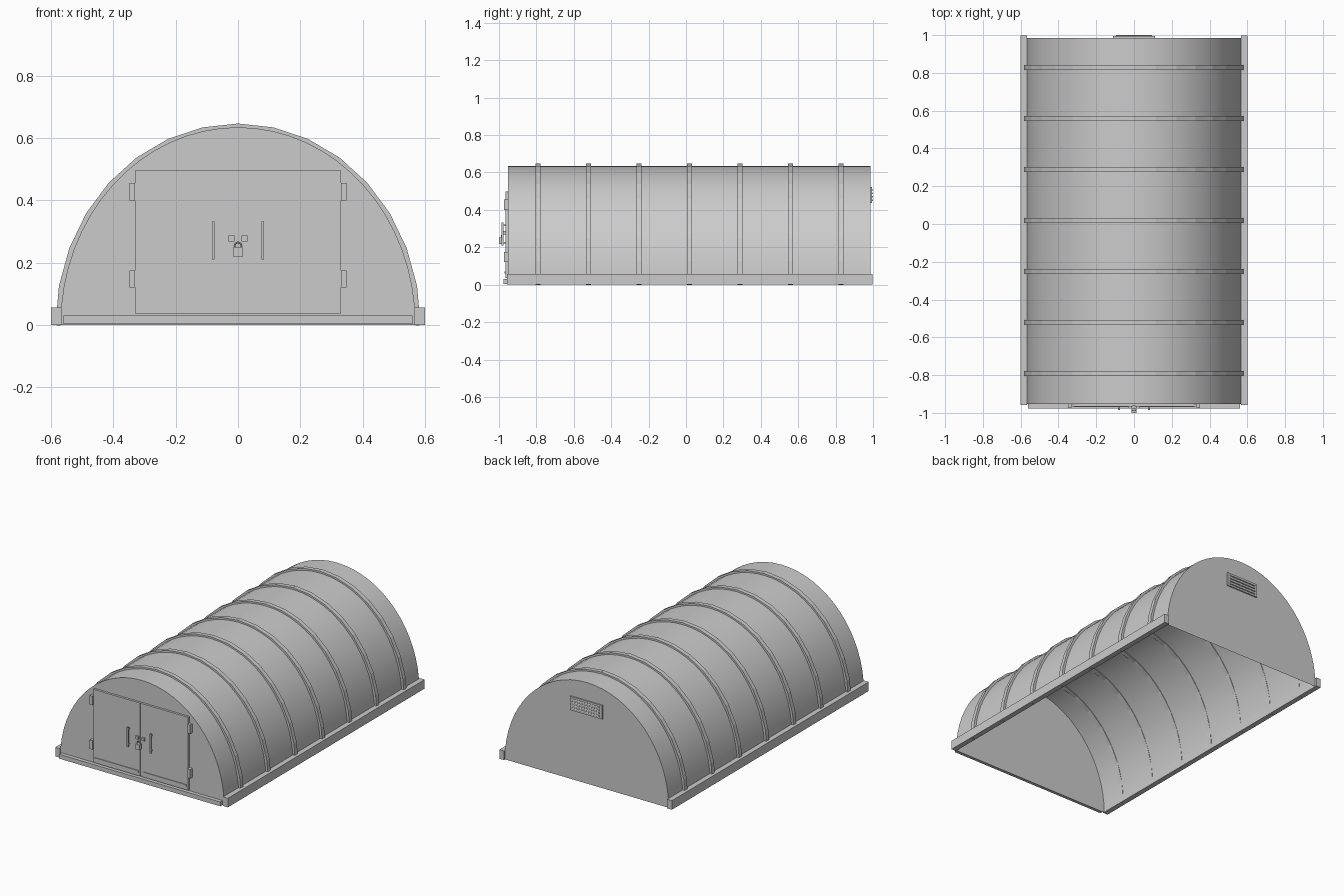
import bpy, bmesh, math
from mathutils import Matrix, Vector

if "Cube" in bpy.data.objects:
    bpy.data.objects.remove(bpy.data.objects["Cube"])

Y0, Y1 = -0.952, 0.986      # shell ends
RX, RZ = 0.57, 0.635        # shell half width and height


def add_box(bm, x, y, z, rot=None):
    """Add a box from (min, max) ranges, optionally rotated about its centre."""
    c = Vector([(r[0] + r[1]) / 2 for r in (x, y, z)])
    s = Matrix.Diagonal([r[1] - r[0] for r in (x, y, z)] + [1])
    bmesh.ops.create_cube(bm, size=1, matrix=Matrix.Translation(c) @ (rot or Matrix()) @ s)


def finish(bm, name):
    mesh = bpy.data.meshes.new(name)
    bm.to_mesh(mesh)
    bm.free()
    ob = bpy.data.objects.new(name, mesh)
    bpy.context.collection.objects.link(ob)
    return ob


def box(name, x, y, z, mirror=False):
    bm = bmesh.new()
    add_box(bm, x, y, z)
    ob = finish(bm, name)
    if mirror:
        ob.modifiers.new("mirror", 'MIRROR')
    return ob


# Arched shell with flat end walls, open underneath
bm = bmesh.new()
N = 32
rows = [[bm.verts.new((RX * math.cos(math.pi * i / N), y, RZ * math.sin(math.pi * i / N)))
         for i in range(N + 1)] for y in (Y0, Y1)]
for i in range(N):
    f = bm.faces.new((rows[0][i], rows[1][i], rows[1][i + 1], rows[0][i + 1]))
    f.smooth = True
bm.faces.new(rows[0])
bm.faces.new(rows[1][::-1])
bmesh.ops.recalc_face_normals(bm, faces=bm.faces)
for e in bm.edges:
    if len(e.link_faces) == 2 and e.calc_face_angle() > 0.6:
        e.smooth = False
finish(bm, "shell")

# Ribs made of straight bars following the arch
SEG = 16
for k in range(7):
    y = 0.019 + (k - 3) * 0.27
    bm = bmesh.new()
    pts = [Vector((0.578 * math.cos(math.pi * i / SEG), y, 0.639 * math.sin(math.pi * i / SEG)))
           for i in range(SEG + 1)]
    for a, b in zip(pts, pts[1:]):
        c, d = (a + b) / 2, b - a
        h = d.length / 2 + 0.001
        add_box(bm, (c.x - h, c.x + h), (y - 0.014, y + 0.014), (c.z - 0.008, c.z + 0.008),
                Matrix.Rotation(-math.atan2(d.z, d.x), 4, 'Y'))
    finish(bm, f"rib_{k + 1}")

# Base rails and front sill
box("base_rails", (0.567, 0.6), (-0.958, 0.997), (0, 0.057), True)
box("front_sill", (-0.56, 0.56), (-0.976, Y0), (0.003, 0.03))

# Double doors with centre strip and kick bars
box("doors", (0.006, 0.33), (-0.966, Y0), (0.037, 0.497), True)
box("door_seam", (-0.006, 0.006), (-0.962, Y0), (0.037, 0.497))
box("kick_bars", (0.015, 0.318), (-0.970, -0.964), (0.060, 0.071), True)

# Hinges
for i, z in enumerate((0.12, 0.4)):
    box(f"hinges_{i + 1}", (0.33, 0.349), (-0.974, Y0), (z, z + 0.056), True)

# Pull handles on short standoffs
bm = bmesh.new()
add_box(bm, (0.075, 0.084), (-0.986, -0.977), (0.21, 0.332))
for z in (0.22, 0.315):
    add_box(bm, (0.076, 0.083), (-0.978, -0.964), (z, z + 0.008))
finish(bm, "handles").modifiers.new("mirror", 'MIRROR')

# Lock plates, hasp bar and padlock with shackle
box("lock_plates", (0.012, 0.031), (-0.976, -0.964), (0.269, 0.288), True)
box("padlock_body", (-0.014, 0.014), (-1.0, -0.978), (0.218, 0.251))
bpy.ops.mesh.primitive_torus_add(major_radius=0.011, minor_radius=0.003, major_segments=16,
                                 minor_segments=6, location=(0, -0.986, 0.254),
                                 rotation=(math.pi / 2, 0, 0))
bpy.context.object.name = "padlock_shackle"

# Rear vent plate with slats
bm = bmesh.new()
add_box(bm, (-0.112, 0.112), (Y1 - 0.002, 0.994), (0.436, 0.523))
for i in range(4):
    z = 0.452 + i * 0.0185
    add_box(bm, (-0.095, 0.095), (0.991, 0.999), (z - 0.004, z + 0.004),
            Matrix.Rotation(math.radians(15), 4, 'X'))
finish(bm, "rear_vent")
